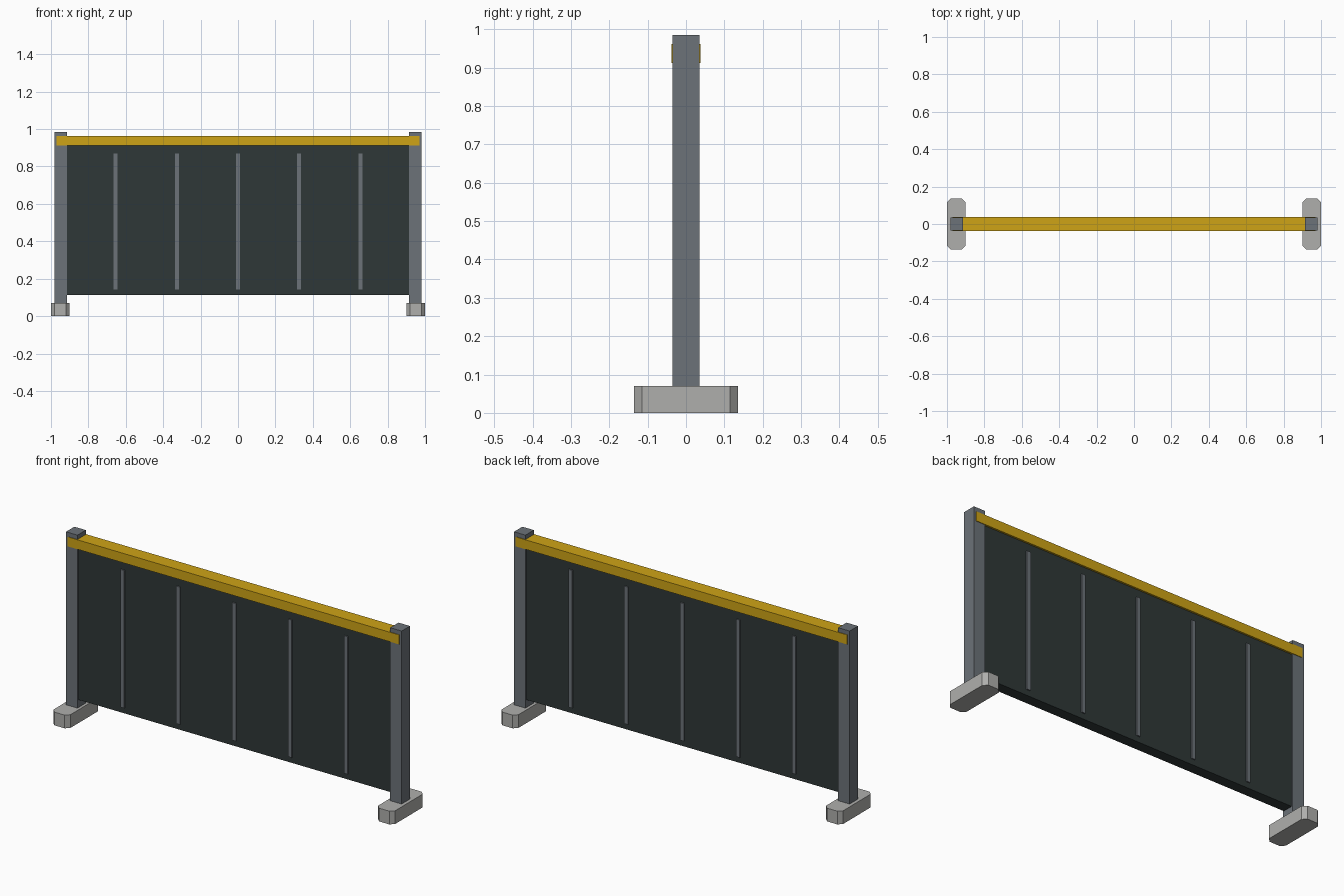
import bpy
import bmesh

cube = bpy.data.objects.get("Cube")
if cube:
    bpy.data.objects.remove(cube, do_unlink=True)


def material(name, colour):
    mat = bpy.data.materials.new(name)
    mat.use_nodes = True
    mat.diffuse_color = (*colour, 1)
    bsdf = next(n for n in mat.node_tree.nodes if n.type == 'BSDF_PRINCIPLED')
    bsdf.inputs["Base Color"].default_value = (*colour, 1)
    return mat


steel = material("grey steel", (0.15, 0.17, 0.19))
mesh_dark = material("dark green panel", (0.028, 0.039, 0.038))
yellow = material("safety yellow", (0.62, 0.37, 0.008))
concrete = material("pale concrete", (0.43, 0.43, 0.415))


def box(name, mat, x, y, z, chamfer=0):
    """Box from (min, max) ranges, with optional chamfered upright edges."""
    bm = bmesh.new()
    bmesh.ops.create_cube(bm, size=1)
    for v in bm.verts:
        for i, (low, high) in enumerate((x, y, z)):
            v.co[i] = low if v.co[i] < 0 else high
    if chamfer:
        upright = [e for e in bm.edges
                   if abs(e.verts[0].co.z - e.verts[1].co.z) > 0.01]
        bmesh.ops.bevel(bm, geom=upright, offset=chamfer, segments=1,
                        affect='EDGES')
    mesh = bpy.data.meshes.new(name)
    bm.to_mesh(mesh)
    bm.free()
    mesh.materials.append(mat)
    obj = bpy.data.objects.new(name, mesh)
    bpy.context.collection.objects.link(obj)
    return obj


# Feet and posts at both ends
for side, s in (("left", 1), ("right", -1)):
    box(side + "_foot", concrete, sorted((s * 0.9, s * 1.0)),
        (-0.135, 0.135), (0, 0.07), 0.02)
    box(side + "_post", steel, sorted((s * 0.915, s * 0.982)),
        (-0.035, 0.035), (0.07, 0.985))

# Infill panel and top rail
box("panel", mesh_dark, (-0.916, 0.916), (-0.028, 0.028), (0.112, 0.915))
box("top_rail", yellow, (-0.97, 0.97), (-0.038, 0.038), (0.912, 0.962))

# Upright ribs standing proud of both panel faces
for i in range(5):
    x = (i - 2) * 0.327
    box(f"rib_{i + 1}", steel, (x - 0.011, x + 0.011),
        (-0.034, 0.034), (0.142, 0.87))
